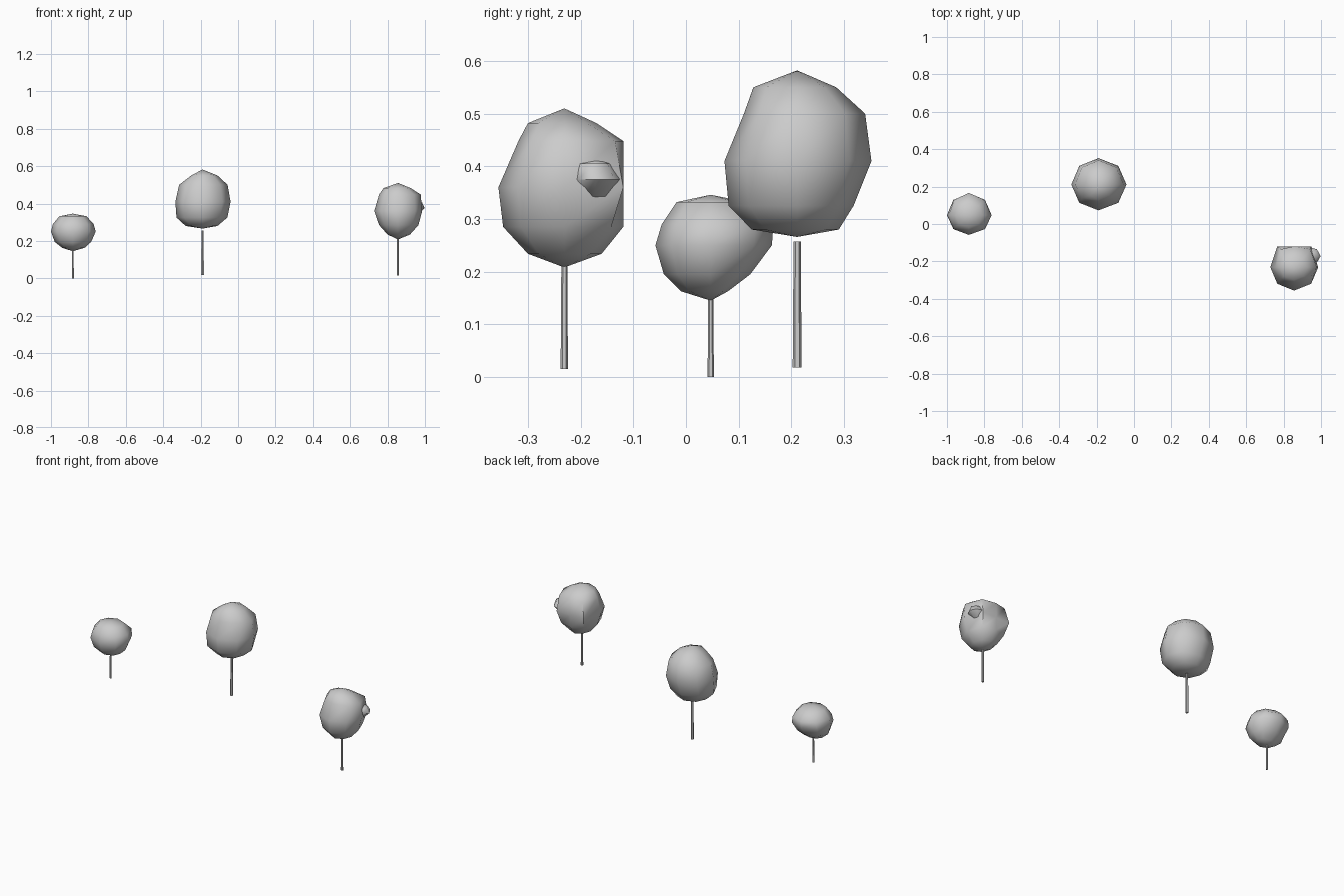
import bpy, bmesh
from math import sin, cos, pi

if "Cube" in bpy.data.objects:
    bpy.data.objects.remove(bpy.data.objects["Cube"])

SIDES = 8


def add_object(name, bm, angle):
    bmesh.ops.recalc_face_normals(bm, faces=bm.faces)
    me = bpy.data.meshes.new(name)
    bm.to_mesh(me)
    bm.free()
    ob = bpy.data.objects.new(name, me)
    bpy.context.collection.objects.link(ob)
    bpy.ops.object.select_all(action='DESELECT')
    ob.select_set(True)
    bpy.context.view_layer.objects.active = ob
    bpy.ops.object.shade_smooth_by_angle(angle=angle)
    return ob


def crown(name, centre, bottom, top, rings, back_limit=9.0):
    """Faceted blob: each ring is (z, x_min, x_max, y_min, y_max) around the trunk axis."""
    cx, cy = centre
    bm = bmesh.new()
    loops = []
    for z, x0, x1, y0, y1 in rings:
        loop = []
        for i in range(SIDES):
            c, s = cos(2 * pi * i / SIDES), sin(2 * pi * i / SIDES)
            x = cx + c * (x1 - cx if c > 0 else cx - x0)
            y = cy + s * (y1 - cy if s > 0 else cy - y0)
            loop.append(bm.verts.new((x, min(y, back_limit), z)))
        loops.append(loop)
    low = bm.verts.new((cx, cy, bottom))
    high = bm.verts.new((cx, cy, top))
    for i in range(SIDES):
        j = (i + 1) % SIDES
        bm.faces.new((low, loops[0][j], loops[0][i]))
        bm.faces.new((high, loops[-1][i], loops[-1][j]))
        for a, b in zip(loops, loops[1:]):
            bm.faces.new((a[i], a[j], b[j], b[i]))
    return add_object(name, bm, pi / 3)


def trunk(name, centre, z0, z1, radius):
    bm = bmesh.new()
    bmesh.ops.create_cone(bm, cap_ends=True, segments=6, radius1=radius,
                          radius2=radius * 0.8, depth=z1 - z0)
    bmesh.ops.translate(bm, verts=bm.verts, vec=(*centre, (z0 + z1) / 2))
    return add_object(name, bm, pi / 6)


# Small tree on the left
left = (-0.883, 0.047)
trunk("left_trunk", left, 0.0, 0.155, 0.006)
crown("left_crown", left, 0.145, 0.346, [
    (0.163, -0.94, -0.82, -0.010, 0.080),
    (0.195, -0.98, -0.785, -0.042, 0.122),
    (0.250, -1.00, -0.761, -0.058, 0.163),
    (0.290, -0.99, -0.772, -0.046, 0.166),
    (0.332, -0.955, -0.81, -0.018, 0.115)])

# Tall tree in the middle
middle = (-0.19, 0.211)
trunk("middle_trunk", middle, 0.018, 0.257, 0.0085)
crown("middle_crown", middle, 0.266, 0.582, [
    (0.280, -0.280, -0.110, 0.125, 0.290),
    (0.325, -0.329, -0.057, 0.081, 0.318),
    (0.410, -0.335, -0.040, 0.073, 0.352),
    (0.500, -0.315, -0.056, 0.110, 0.340),
    (0.550, -0.250, -0.110, 0.128, 0.285)])

# Tree on the right, its crown cut flat at the back
right = (0.856, -0.231)
trunk("right_trunk", right, 0.015, 0.215, 0.007)
crown("right_crown", right, 0.208, 0.510, [
    (0.234, 0.800, 0.920, -0.300, -0.160),
    (0.285, 0.755, 0.965, -0.347, -0.105),
    (0.360, 0.729, 0.985, -0.356, -0.070),
    (0.448, 0.755, 0.977, -0.318, -0.095),
    (0.482, 0.778, 0.925, -0.300, -0.170)], back_limit=-0.119)

# Little tuft growing from the right crown
crown("right_crown_tuft", (0.93, -0.172), 0.335, 0.416, [
    (0.343, 0.895, 0.965, -0.200, -0.145),
    (0.375, 0.870, 0.998, -0.220, -0.120),
    (0.405, 0.885, 0.985, -0.215, -0.140)])
